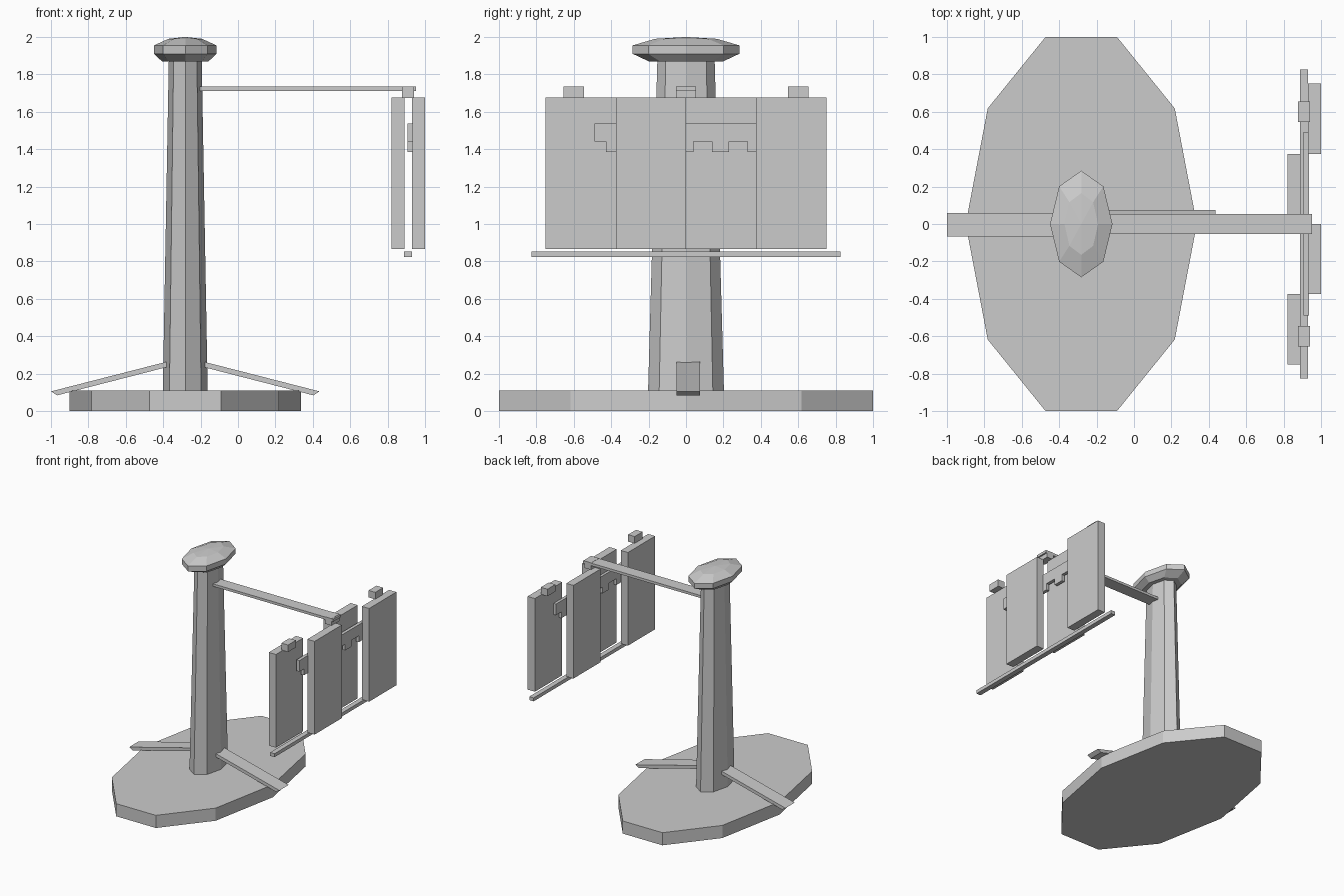
import bpy, math

if "Cube" in bpy.data.objects:
    bpy.data.objects.remove(bpy.data.objects["Cube"])

grey = bpy.data.materials.new("light_grey")
grey.diffuse_color = (0.6, 0.6, 0.6, 1)
grey.use_nodes = True
grey.node_tree.nodes["Principled BSDF"].inputs["Base Color"].default_value = grey.diffuse_color
CX = -0.282  # axis of the column


def make(name, verts, faces):
    mesh = bpy.data.meshes.new(name)
    mesh.from_pydata(verts, [], faces)
    mesh.materials.append(grey)
    obj = bpy.data.objects.new(name, mesh)
    bpy.context.collection.objects.link(obj)
    return obj


def box(name, x, y, z):
    verts = [(a, b, c) for a in x for b in y for c in z]
    faces = [(0, 1, 3, 2), (4, 6, 7, 5), (0, 4, 5, 1),
             (2, 3, 7, 6), (0, 2, 6, 4), (1, 5, 7, 3)]
    return make(name, verts, faces)


def oval_stack(name, sides, rings, apex=None):
    """Loft of oval rings given as (rx, ry, z), with an optional top point."""
    verts, faces = [], []
    for rx, ry, z in rings:
        for i in range(sides):
            a = 2 * math.pi * i / sides
            verts.append((CX + rx * math.cos(a), ry * math.sin(a), z))
    for k in range(len(rings) - 1):
        for i in range(sides):
            j = (i + 1) % sides
            b, t = k * sides, (k + 1) * sides
            faces.append((b + i, b + j, t + j, t + i))
    faces.append(tuple(reversed(range(sides))))
    top = (len(rings) - 1) * sides
    if apex is None:
        faces.append(tuple(range(top, top + sides)))
    else:
        verts.append((CX, 0, apex))
        for i in range(sides):
            faces.append((top + i, top + (i + 1) % sides, len(verts) - 1))
    return make(name, verts, faces)


# Oval base, tapered column and domed cap
oval_stack("base", 10, [(0.618, 1.0515, 0), (0.618, 1.0515, 0.11)])
oval_stack("column", 8, [(0.12, 0.203, 0.10), (0.088, 0.153, 1.88)])
oval_stack("cap", 8, [(0.125, 0.2, 1.87), (0.167, 0.285, 1.91),
                      (0.167, 0.285, 1.955), (0.09, 0.165, 1.99)], apex=2.0)

# Sloping struts on both sides of the column
for side, name, y0, y1 in ((-1, "left_strut", -0.068, 0.06),
                           (1, "right_strut", -0.052, 0.075)):
    prof = [(0.718, 0.105), (0.685, 0.084), (0.07, 0.242), (0.07, 0.271)]
    verts = [(CX + side * d, y, z) for y in (y0, y1) for d, z in prof]
    faces = [(0, 1, 2, 3), (7, 6, 5, 4)]
    faces += [(i, i + 4, (i + 1) % 4 + 4, (i + 1) % 4) for i in range(4)]
    if side > 0:
        faces = [f[::-1] for f in faces]
    make(name, verts, faces)

# Boom reaching out to the hanging panels
box("boom", (-0.24, 0.953), (-0.054, 0.054), (1.712, 1.734))

# Hanger blocks along the panel tops
for i, y in enumerate((-0.6, 0, 0.6)):
    box(f"hanger_block_{i}", (0.876, 0.94), (y - 0.054, y + 0.054), (1.675, 1.736))

# Four panels, alternating between inner and outer layers
for i in range(4):
    y = -0.75 + 0.375 * i
    x = (0.93, 1.0) if i % 2 else (0.822, 0.89)
    box(f"panel_{i}", x, (y, y + 0.375), (0.866, 1.677))

# Crossbar between the layers, with hanging tabs
box("crossbar", (0.907, 0.935), (-0.49, 0.492), (1.44, 1.537))
for i in range(5):
    y = -0.383 + 0.189 * i
    box(f"tab_{i}", (0.907, 0.935), (y - 0.045, y + 0.045), (1.385, 1.44))

# Long rail under the panels
box("bottom_rail", (0.888, 0.93), (-0.825, 0.827), (0.823, 0.853))
